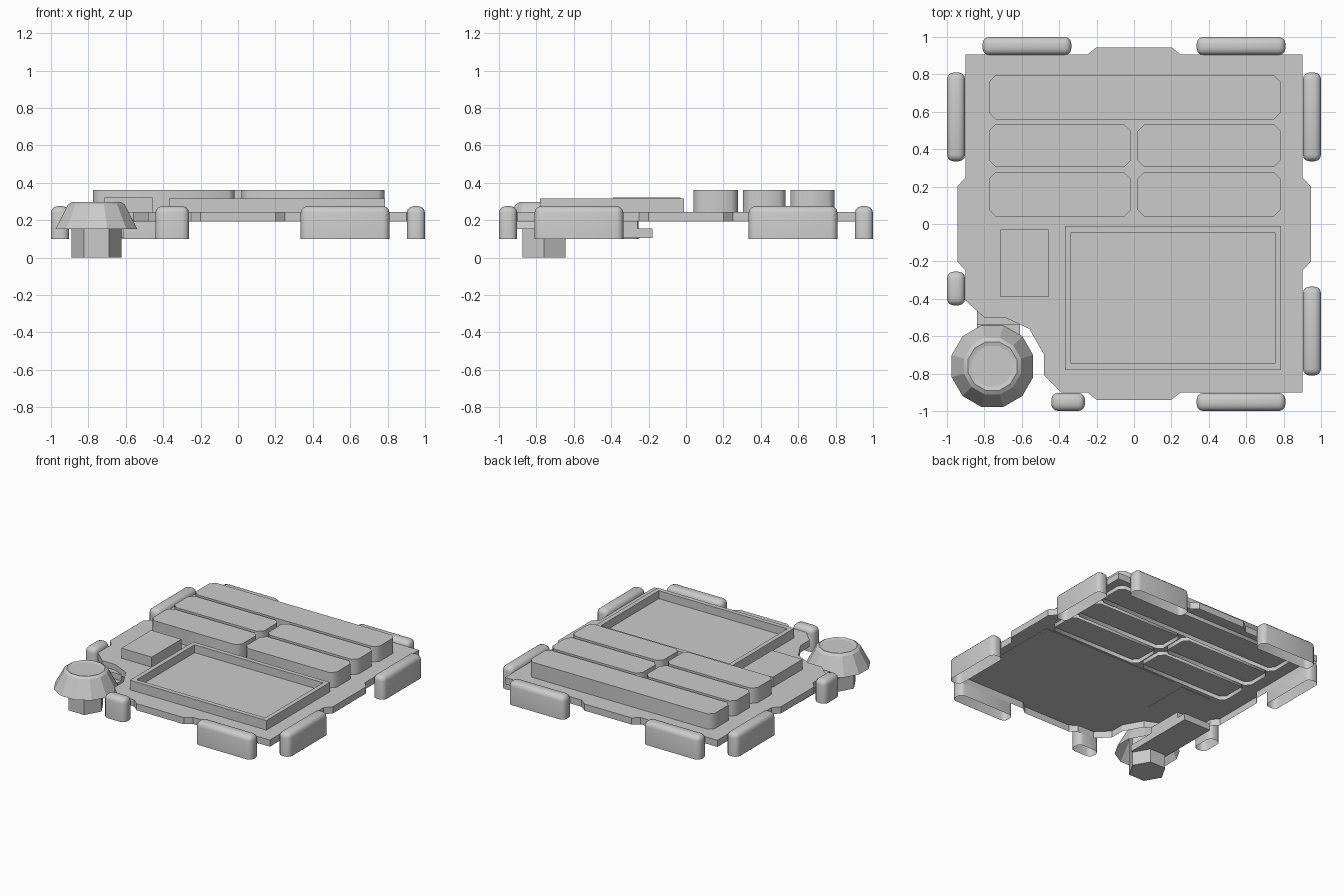
import bpy, bmesh, math

if "Cube" in bpy.data.objects:
    bpy.data.objects.remove(bpy.data.objects["Cube"])


def finish(bm, name, angle=None, recalc=True):
    if recalc:
        bmesh.ops.recalc_face_normals(bm, faces=bm.faces[:])
    me = bpy.data.meshes.new(name)
    bm.to_mesh(me)
    bm.free()
    ob = bpy.data.objects.new(name, me)
    bpy.context.collection.objects.link(ob)
    if angle:
        bpy.ops.object.select_all(action='DESELECT')
        ob.select_set(True)
        bpy.context.view_layer.objects.active = ob
        bpy.ops.object.shade_smooth_by_angle(angle=math.radians(angle))
    return ob


def box_bm(x0, x1, y0, y1, z0, z1):
    bm = bmesh.new()
    bmesh.ops.create_cube(bm, size=1)
    for v in bm.verts:
        v.co = ((x0 + x1) / 2 + v.co.x * (x1 - x0),
                (y0 + y1) / 2 + v.co.y * (y1 - y0),
                (z0 + z1) / 2 + v.co.z * (z1 - z0))
    bm.normal_update()
    return bm


def vertical(e):
    return abs(e.verts[0].co.z - e.verts[1].co.z) > 1e-4


def drop_bottom(bm):
    bm.normal_update()
    bmesh.ops.delete(bm, geom=[f for f in bm.faces if f.normal.z < -0.99], context='FACES')


def bumper(name, *b):
    # rounded pad, open underneath
    bm = box_bm(*b)
    edges = [e for e in bm.edges
             if vertical(e) or e.verts[0].co.z > b[4] + 0.01]
    bmesh.ops.bevel(bm, geom=edges, offset=0.036, segments=3, profile=0.5, affect='EDGES')
    drop_bottom(bm)
    finish(bm, name, 50, recalc=False)


def block(name, *b):
    # raised pad with cut corners, open underneath
    bm = box_bm(*b)
    bmesh.ops.bevel(bm, geom=[e for e in bm.edges if vertical(e)], offset=0.035,
                    segments=1, affect='EDGES')
    drop_bottom(bm)
    finish(bm, name, 50, recalc=False)


def lathe(name, profile, sides, cx, cy, phase, angle=None):
    # rings of (radius, z), last ring capped
    bm = bmesh.new()
    rings = []
    for r, z in profile:
        rings.append([bm.verts.new((cx + r * math.cos(phase + math.tau * i / sides),
                                    cy + r * math.sin(phase + math.tau * i / sides), z))
                      for i in range(sides)])
    for a, b in zip(rings, rings[1:]):
        for i in range(sides):
            j = (i + 1) % sides
            bm.faces.new((a[i], a[j], b[j], b[i]))
    bm.faces.new(rings[-1])
    return finish(bm, name, angle, recalc=False)


# base plate: outline with a bump on each side and a notch at the front left
outline = [(0.25, -0.9), (0.9, -0.9), (0.9, -0.25), (0.945, -0.2), (0.945, 0.2),
           (0.9, 0.25), (0.9, 0.905), (0.25, 0.905), (0.2, 0.945), (-0.2, 0.945),
           (-0.25, 0.905), (-0.9, 0.905), (-0.9, 0.25), (-0.945, 0.2), (-0.945, -0.2),
           (-0.9, -0.25), (-0.9, -0.41), (-0.8, -0.5), (-0.69, -0.5), (-0.56, -0.56),
           (-0.48, -0.7), (-0.48, -0.81), (-0.39, -0.9), (-0.25, -0.9), (-0.2, -0.94),
           (0.2, -0.94)]
bm = bmesh.new()
top = bm.faces.new([bm.verts.new((x, y, 0.205)) for x, y in outline])
bm.normal_update()
bmesh.ops.inset_region(bm, faces=[top], thickness=0.042, use_even_offset=True)
for v in top.verts:
    v.co.z = 0.243
rim = bmesh.ops.extrude_edge_only(bm, edges=[e for e in bm.edges if e.is_boundary])
for v in rim['geom']:
    if isinstance(v, bmesh.types.BMVert):
        v.co.z = 0.192
finish(bm, 'base_plate')

# raised blocks at the back
block('long_block', -0.775, 0.783, 0.56, 0.795, 0.212, 0.36)
for i, (y0, y1) in enumerate([(0.305, 0.533), (0.04, 0.277)]):
    block(f'left_block_{i}', -0.775, -0.018, y0, y1, 0.212, 0.36)
    block(f'right_block_{i}', 0.02, 0.783, y0, y1, 0.212, 0.36)

# framed tray: inset top pushed down
bm = box_bm(-0.37, 0.787, -0.78, -0.012, 0.24, 0.316)
lid = [f for f in bm.faces if f.normal.z > 0.9]
bmesh.ops.inset_region(bm, faces=lid, thickness=0.048)
floor = bmesh.ops.extrude_face_region(bm, geom=lid)
bmesh.ops.delete(bm, geom=lid, context='FACES')
for v in floor['geom']:
    if isinstance(v, bmesh.types.BMVert):
        v.co.z = 0.255
finish(bm, 'tray_frame')

# small box beside the tray
finish(box_bm(-0.715, -0.458, -0.39, -0.03, 0.24, 0.32), 'small_box')

# edge bumpers: (start, end) along each side
for side, spans in {'back': [(-0.81, -0.335), (0.335, 0.81)],
                    'right': [(-0.81, -0.335), (0.335, 0.81)],
                    'left': [(-0.435, -0.255), (0.335, 0.81)],
                    'front': [(-0.442, -0.262), (0.335, 0.81)]}.items():
    near, far = (0.903, 1.0) if side in ('back', 'right') else (-1.0, -0.903)
    for i, (a, b) in enumerate(spans):
        rect = (a, b, near, far) if side in ('back', 'front') else (near, far, a, b)
        bumper(f'{side}_bumper_{i}', *rect, 0.1, 0.275)

# corner knob: twelve-sided dished cap on a six-sided stem
KX, KY = -0.757, -0.76
lathe('knob_cap', [(0.226, 0.153), (0.157, 0.283), (0.135, 0.297), (0.09, 0.283)],
      12, KX, KY, math.radians(15), 25)
bm = bmesh.new()
bmesh.ops.create_cone(bm, cap_ends=True, segments=6, radius1=0.133, radius2=0.133, depth=0.29)
for v in bm.verts:
    x, y = v.co.x, v.co.y
    # put corners on the x axis
    if not any(abs(w.co.y) < 1e-4 for w in bm.verts):
        break
spin = 0 if any(abs(w.co.y) < 1e-4 for w in bm.verts) else math.radians(30)
c, s = math.cos(spin), math.sin(spin)
for v in bm.verts:
    x, y = v.co.x, v.co.y
    v.co = (KX + c * x - s * y, KY + s * x + c * y, v.co.z + 0.145)
finish(bm, 'knob_stem')

# bracket joining the knob to the plate
finish(box_bm(-0.84, -0.61, -0.76, -0.18, 0.104, 0.155), 'bracket_arm')
finish(box_bm(-0.84, -0.61, -0.54, -0.26, 0.155, 0.2), 'bracket_riser')
